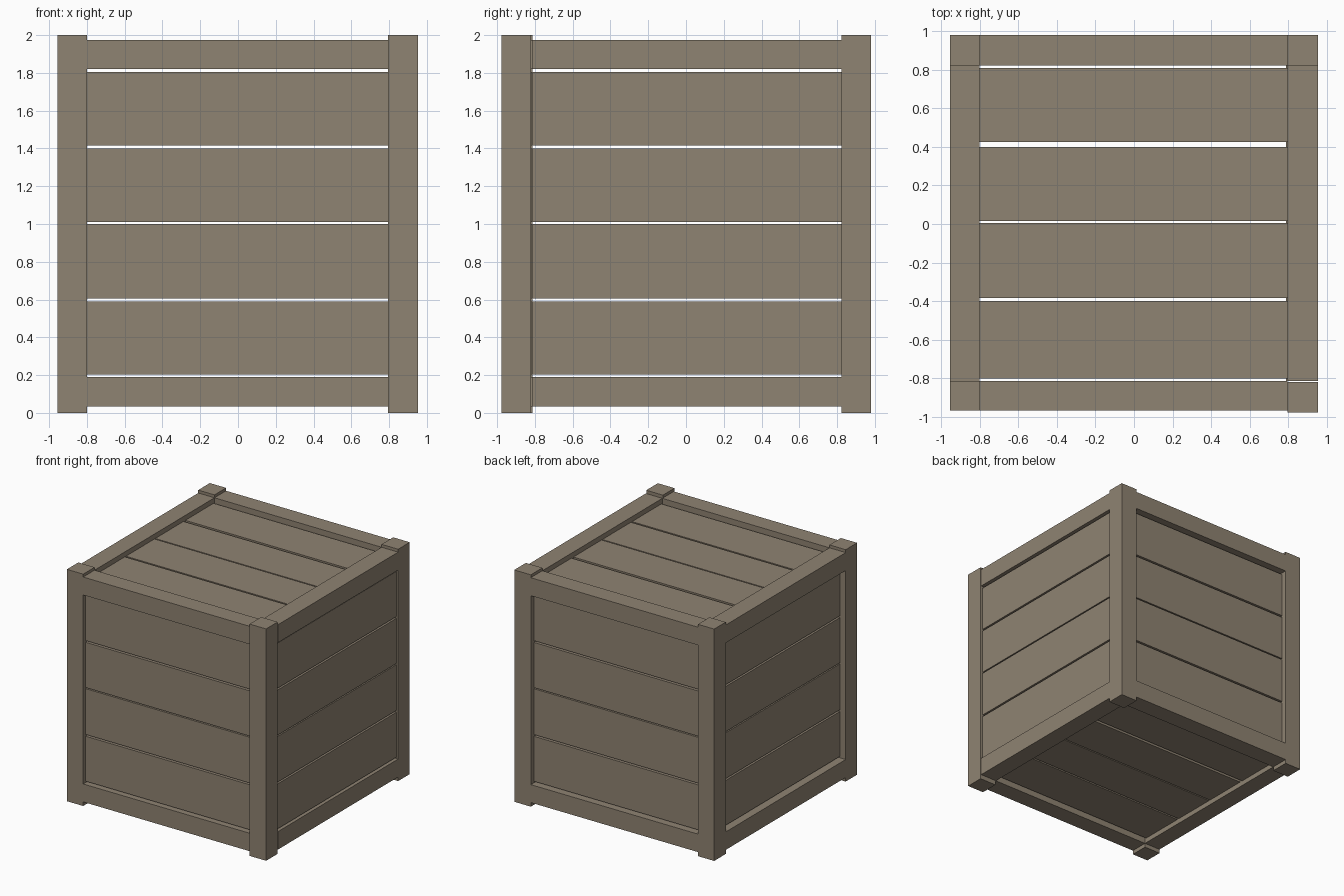
import bpy, bmesh

if "Cube" in bpy.data.objects:
    bpy.data.objects.remove(bpy.data.objects["Cube"])

wood = bpy.data.materials.new("weathered wood")
wood.diffuse_color = (0.275, 0.227, 0.168, 1)
wood.use_nodes = True
wood.node_tree.nodes["Principled BSDF"].inputs["Base Color"].default_value = wood.diffuse_color


def box(name, x, y, z):
    """Flat-faced box from three (low, high) ranges."""
    bm = bmesh.new()
    bmesh.ops.create_cube(bm, size=1)
    for v in bm.verts:
        v.co = [(r[0] + r[1]) / 2 + c * (r[1] - r[0]) for c, r in zip(v.co, (x, y, z))]
    me = bpy.data.meshes.new(name)
    bm.to_mesh(me)
    bm.free()
    me.materials.append(wood)
    ob = bpy.data.objects.new(name, me)
    bpy.context.collection.objects.link(ob)
    return ob


LEFT, RIGHT = (-0.955, -0.80), (0.795, 0.953)
FRONT, BACK = (-0.968, -0.813), (0.822, 0.98)
LOW, HIGH = (0.035, 0.19), (1.82, 1.975)

# corner posts, the front right one standing slightly proud
box("front_left_post", LEFT, FRONT, (0, 2))
box("front_right_post", RIGHT, (-0.978, -0.82), (0, 2))
box("back_left_post", LEFT, BACK, (0, 2))
box("back_right_post", RIGHT, BACK, (0, 2))

# horizontal rails between the posts, top and bottom
for level, z in (("bottom", LOW), ("top", HIGH)):
    for side, y in (("front", FRONT), ("back", BACK)):
        box(f"{level}_{side}_rail", (LEFT[1], RIGHT[0]), y, z)
    for side, x in (("left", LEFT), ("right", RIGHT)):
        box(f"{level}_{side}_rail", x, (FRONT[1], BACK[0]), z)

# wall planks, with open gaps between them
wall_rows = [(0.202, 0.59), (0.605, 1.0), (1.01, 1.40), (1.415, 1.805)]
for i, z in enumerate(wall_rows):
    box(f"front_plank_{i}", (-0.80, 0.795), (-0.936, -0.815), z)
    box(f"back_plank_{i}", (-0.80, 0.795), (0.823, 0.936), z)
    box(f"left_plank_{i}", (-0.90, -0.80), (-0.813, 0.822), z)
    box(f"right_plank_{i}", (0.787, 0.937), (-0.813, 0.822), z)

# lid and floor planks, running side to side
lid_rows = [(-0.80, -0.40), (-0.385, 0.004), (0.015, 0.40), (0.425, 0.81)]
for i, y in enumerate(lid_rows):
    box(f"lid_plank_{i}", (-0.80, 0.795), y, (1.82, 1.932))
    box(f"floor_plank_{i}", (-0.80, 0.795), y, (0.078, 0.19))
